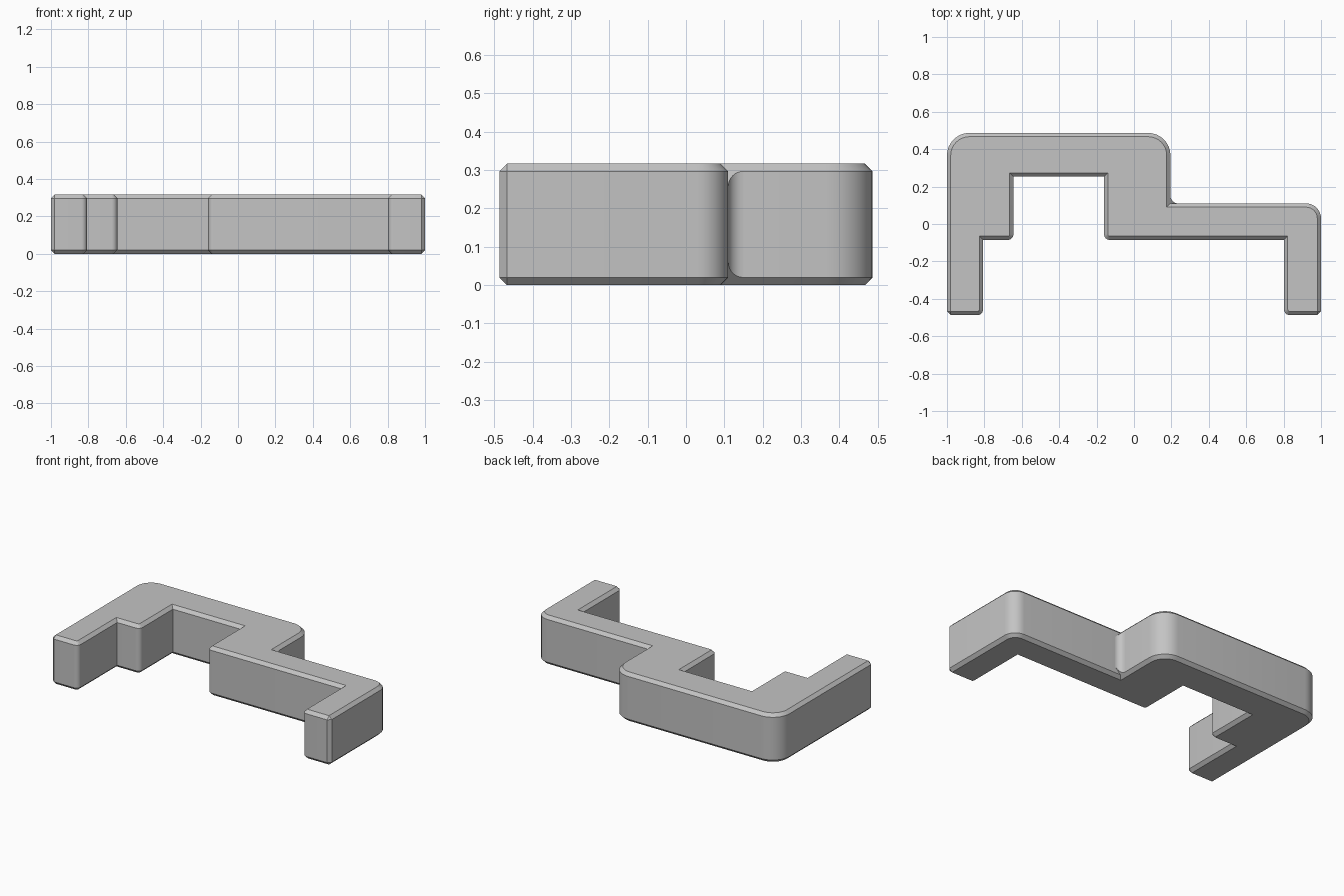
import bpy, bmesh, math
from mathutils import Vector

cube = bpy.data.objects.get("Cube")
if cube:
    bpy.data.objects.remove(cube, do_unlink=True)

HEIGHT, CHAMFER, STEPS = 0.317, 0.02, 8

grey = bpy.data.materials.new("light_grey")
grey.use_nodes = True
colour = (0.55, 0.55, 0.55, 1)
grey.diffuse_color = colour
grey.node_tree.nodes["Principled BSDF"].inputs["Base Color"].default_value = colour

# Bracket outline, counter-clockwise: x, y, corner radius
CORNERS = [
    (-1, -0.487, CHAMFER), (-0.807, -0.487, 0.03), (-0.807, -0.085, 0),
    (-0.645, -0.085, 0.03), (-0.645, 0.254, 0), (-0.16, 0.254, 0),
    (-0.16, -0.085, 0.03), (0.802, -0.085, 0), (0.802, -0.487, 0.03),
    (1, -0.487, CHAMFER), (1, 0.11, 0.08), (0.195, 0.11, 0),
    (0.195, 0.487, 0.12), (-1, 0.487, 0.12),
]


def arc(centre, a, b, steps):
    """Quarter arc from centre + a to centre + b."""
    for i in range(steps + 1):
        t = math.pi / 2 * i / steps
        yield centre + a * math.cos(t) + b * math.sin(t)


def outline(inset):
    """Rounded outline moved inward, with matching point counts."""
    points = []
    for i, (x, y, r) in enumerate(CORNERS):
        p = Vector((x, y))
        before = (p - Vector(CORNERS[i - 1][:2])).normalized()
        after = (Vector(CORNERS[(i + 1) % len(CORNERS)][:2]) - p).normalized()
        p += inset * (Vector((-before.y, before.x)) + Vector((-after.y, after.x)))
        if r == 0:
            points.append(p)
            continue
        steps = 1 if r == CHAMFER else STEPS
        r = max(r - inset, 0)
        points += arc(p + r * (after - before), -r * after, r * before, steps)
    return points


def finish(bm, name):
    bmesh.ops.remove_doubles(bm, verts=bm.verts[:], dist=0.00001)
    bmesh.ops.recalc_face_normals(bm, faces=bm.faces[:])
    mesh = bpy.data.meshes.new(name)
    bm.to_mesh(mesh)
    bm.free()
    mesh.materials.append(grey)
    obj = bpy.data.objects.new(name, mesh)
    bpy.context.collection.objects.link(obj)
    bpy.ops.object.select_all(action="DESELECT")
    obj.select_set(True)
    bpy.context.view_layer.objects.active = obj
    bpy.ops.object.shade_smooth_by_angle(angle=math.radians(30))


def loft(rings, name):
    """Join closed rings of 3D points and cap both ends."""
    bm = bmesh.new()
    rings = [[bm.verts.new(p) for p in ring] for ring in rings]
    n = len(rings[0])
    for low, high in zip(rings, rings[1:]):
        for i in range(n):
            j = (i + 1) % n
            bm.faces.new((low[i], low[j], high[j], high[i]))
    bm.faces.new(rings[0][::-1])
    bm.faces.new(rings[-1])
    finish(bm, name)


# Bracket body with chamfered top and bottom rims
levels = [(0, CHAMFER), (CHAMFER, 0), (HEIGHT - CHAMFER, 0), (HEIGHT, CHAMFER)]
loft([[(p.x, p.y, z) for p in outline(inset)] for z, inset in levels],
     "bracket_body")

# Fillet in the rear inner corner, its ends following the rim slope
cx, cy, _ = CORNERS[11]
R = 0.04
corner = Vector((cx, cy))
section = [corner] + list(arc(corner + Vector((R, R)), Vector((0, -R)),
                              Vector((-R, 0)), STEPS))
loft([[(p.x, p.y, CHAMFER + p.x - cx) for p in section],
      [(p.x, p.y, HEIGHT - CHAMFER - p.x + cx) for p in section]],
     "corner_fillet")
